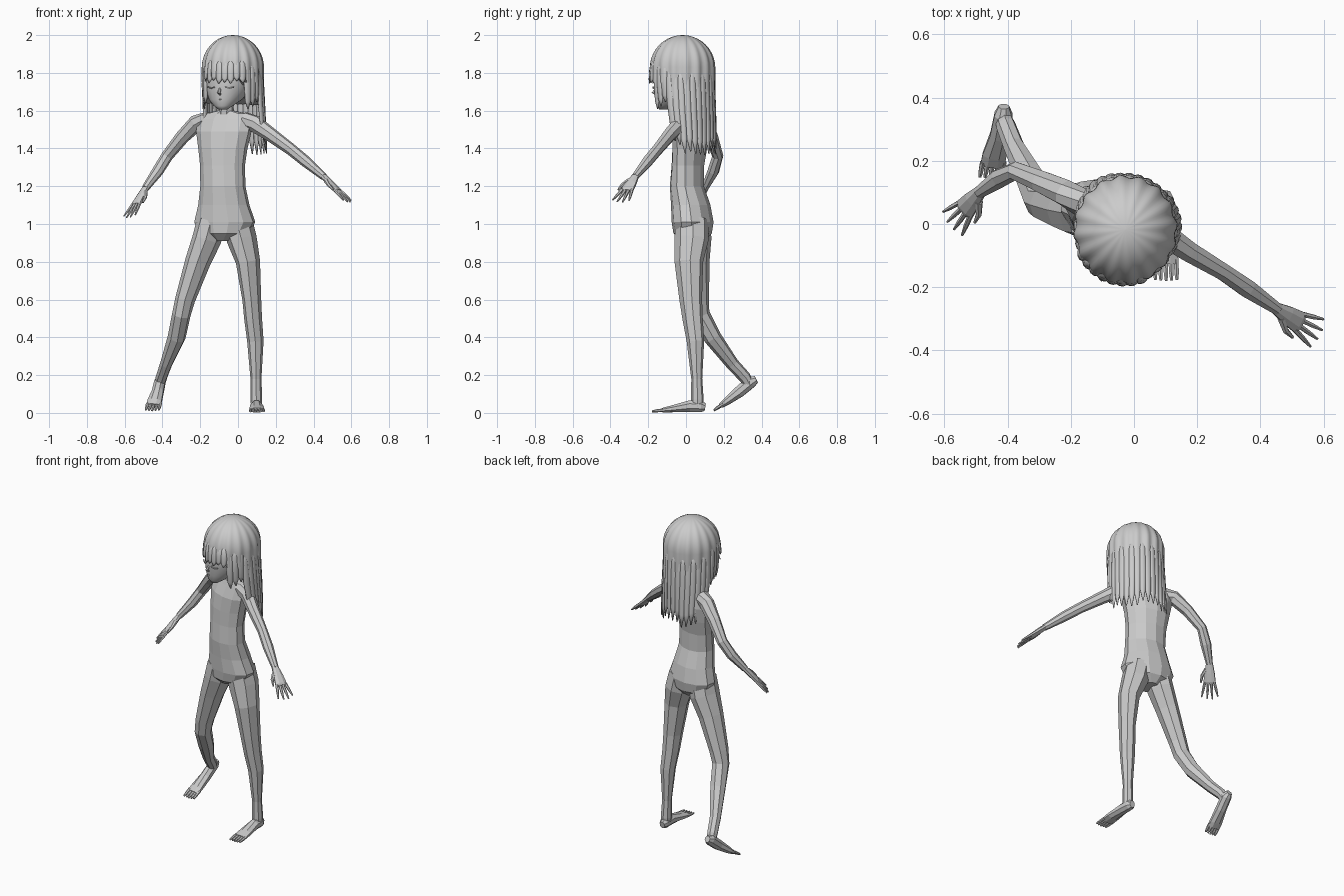
import bpy, math, random
from mathutils import Vector as V

random.seed(4)
YAW = math.radians(-21)


def mesh(name, rings, smooth=False):
    """Skin a list of equal-sized rings and cap both ends."""
    n = len(rings[0])
    verts = [p for r in rings for p in r]
    faces = [(j*n+i, j*n+(i+1) % n, (j+1)*n+(i+1) % n, (j+1)*n+i)
             for j in range(len(rings)-1) for i in range(n)]
    faces += [tuple(range(n))[::-1], tuple(range(len(verts)-n, len(verts)))]
    me = bpy.data.meshes.new(name)
    me.from_pydata(verts, [], faces)
    me.polygons.foreach_set("use_smooth", [smooth]*len(faces))
    ob = bpy.data.objects.new(name, me)
    bpy.context.collection.objects.link(ob)
    return ob


def stack(name, rows, n=12, smooth=False):
    """Level rings: x, y, z, half width, half depth, yaw in degrees."""
    rings = []
    for x, y, z, w, d, yaw in rows:
        a = math.radians(yaw)
        rings.append([V((x + w*math.cos(t)*math.cos(a) - d*math.sin(t)*math.sin(a),
                         y + w*math.cos(t)*math.sin(a) + d*math.sin(t)*math.cos(a), z))
                      for t in (2*math.pi*(i+.5)/n for i in range(n))])
    return mesh(name, rings, smooth)


def tube(name, rows, side, n=8, smooth=False):
    """Rings square to a path: x, y, z, radius along side, other radius."""
    pts = [V(r[:3]) for r in rows]
    rings = []
    for k, p in enumerate(pts):
        t = (pts[min(k+1, len(pts)-1)] - pts[max(k-1, 0)]).normalized()
        u = V(side)
        u = (u - t*u.dot(t)).normalized()
        v = t.cross(u)
        rings.append([p + u*rows[k][3]*math.cos(a) + v*rows[k][4]*math.sin(a)
                      for a in (2*math.pi*(i+.5)/n for i in range(n))])
    return mesh(name, rings, smooth)


# Plain mannequin torso and neck
stack("torso", [
    (-.08, .04, .91, .05, .06, -12), (-.075, .035, .95, .135, .10, -12),
    (-.07, .035, 1.01, .165, .108, -12), (-.075, .025, 1.10, .138, .102, -14),
    (-.08, .005, 1.20, .122, .088, -16), (-.082, .01, 1.31, .122, .083, -18),
    (-.08, .02, 1.40, .135, .088, -20), (-.075, .025, 1.49, .155, .082, -22),
    (-.07, .03, 1.555, .155, .06, -22), (-.065, .025, 1.585, .12, .045, -22),
    (-.065, .015, 1.60, .045, .035, -22)])
stack("neck", [(-.065, .02, 1.56, .046, .042, -20), (-.06, .005, 1.62, .037, .037, -20),
               (-.05, -.01, 1.70, .037, .037, -20)], 8)

# Arms
LAT = V((math.cos(YAW), math.sin(YAW), 0))
tube("right_arm", [(-.16, .065, 1.55, .045, .045), (-.22, .10, 1.535, .042, .045),
                   (-.295, .135, 1.46, .035, .038), (-.375, .168, 1.36, .029, .032),
                   (-.425, .145, 1.28, .032, .03), (-.49, .10, 1.19, .02, .02)], (.5, -.8, 0))
tube("left_arm", [(.03, -.01, 1.55, .045, .045), (.09, -.03, 1.53, .042, .046),
                  (.17, -.085, 1.475, .035, .038), (.28, -.15, 1.395, .029, .032),
                  (.36, -.205, 1.33, .031, .03), (.455, -.27, 1.25, .02, .02)], (-.5, -.8, 0))


def hand(side, wrist, tip, thumb):
    """Palm, four fanned fingers and a thumb."""
    w = V(wrist)
    d = V(tip) - w
    L = d.length
    d.normalize()
    s = V(thumb)
    s = (s - d*s.dot(d)).normalized()
    row = lambda p, a, b: (*p, a, b)
    tube(side + "_palm", [row(w - d*.01, .02, .016), row(w + d*L*.25, .032, .016),
                          row(w + d*L*.5, .038, .014), row(w + d*L*.56, .034, .010)], s)
    for i, k in enumerate((-1.5, -.5, .5, 1.5)):
        b = w + d*L*.5 + s*k*.018
        e = d*L*(.42, .5, .5, .45)[i] + s*k*.014
        tube(f"{side}_finger_{i+1}", [row(b, .009, .010), row(b + e*.55, .008, .008),
                                      row(b + e, .004, .004)], s, 6)
    b = w + d*L*.15 + s*.02
    tube(side + "_thumb", [row(b, .014, .012), row(b + d*.04 + s*.025, .010, .010),
                           row(b + d*.08 + s*.032, .005, .005)], d.cross(s), 6)


hand("right", (-.49, .10, 1.19), (-.58, -.005, 1.035), (.6, -.7, .1))
hand("left", (.455, -.27, 1.25), (.588, -.35, 1.117), (-.4, -.9, 0))

# Legs
tube("right_leg", [(-.14, .04, 1.02, .075, .09), (-.165, .045, .92, .075, .092),
                   (-.213, .05, .80, .066, .076), (-.28, .065, .60, .052, .058),
                   (-.30, .075, .52, .049, .052), (-.325, .14, .40, .048, .047),
                   (-.38, .245, .26, .033, .035), (-.405, .31, .19, .031, .033),
                   (-.412, .335, .15, .026, .028)], LAT)
tube("left_leg", [(-.005, .03, 1.02, .078, .09), (.02, .03, .92, .078, .092),
                  (.053, .015, .80, .062, .078), (.073, .025, .60, .048, .062),
                  (.08, .035, .50, .046, .055), (.092, .05, .38, .043, .047),
                  (.095, .057, .18, .029, .029), (.097, .06, .07, .031, .034),
                  (.098, .06, .03, .028, .032)], LAT)


def foot(side, rows, toe):
    """Foot from heel to ball, then five toes."""
    tube(side + "_foot", rows, (1, -.1, 0))
    b, t = V(rows[-1][:3]), V(toe)
    for i in range(5):
        k = (i-2)*.017
        o = V((k, -.002*abs(i-2), 0))
        e = b + o + (t-b)*(1 - .07*abs(i-2))
        tube(f"{side}_toe_{i+1}", [(*(b+o+(b-t)*.4), .009, .009), (*(b+o+(t-b)*.5), .008, .008),
                                  (*e, .005, .005)], (1, 0, 0), 6)


foot("right", [(-.412, .372, .178, .018, .02), (-.413, .345, .165, .031, .034),
               (-.425, .28, .11, .033, .032), (-.442, .215, .06, .041, .021),
               (-.448, .185, .038, .041, .014)], (-.455, .148, .012))
foot("left", [(.098, .102, .03, .018, .022), (.098, .08, .034, .03, .032),
              (.098, .02, .036, .032, .033), (.10, -.07, .022, .042, .02),
              (.10, -.125, .014, .042, .013)], (.102, -.18, .008))

# Head
stack("head", [
    (-.08, -.12, 1.605, .022, .022, -20), (-.078, -.105, 1.625, .05, .05, -20),
    (-.065, -.065, 1.66, .088, .098, -20), (-.05, -.04, 1.71, .118, .132, -20),
    (-.04, -.03, 1.78, .136, .145, -20), (-.03, -.02, 1.87, .135, .14, -20),
    (-.025, -.015, 1.95, .085, .09, -20)], 20, True)

# Face: direction forward and sideways
FWD = V((math.sin(YAW), -math.cos(YAW), 0))
FACE = V((-.05, -.04, 0))


def on_face(lat, out, z):
    return FACE + LAT*lat + FWD*out + V((0, 0, z))


for s, label in ((-1, "right"), (1, "left")):
    tube(label + "_closed_eye", [(*on_face(s*(.03+.022*i), .132-.009*i, 1.725-.006*(i % 2)), .004, .004)
                                 for i in range(3)], (0, 0, 1), 6)
tube("nose", [(*on_face(0, .126, 1.72), .006, .004), (*on_face(0, .142, 1.695), .009, .010),
              (*on_face(0, .125, 1.684), .005, .005)], LAT, 6)
tube("mouth", [(*on_face(s*.03, .112 + .012*(s == 0), 1.664 - .006*(s == 0)), .004, .005)
               for s in (-1, 0, 1)], (0, 0, 1), 6)

# Hair cap with radiating ridges
C = V((-.027, -.018, 1.83))
front = math.atan2(FWD.y, FWD.x)


def wrap(a):
    return (a + math.pi) % (2*math.pi) - math.pi


N = 96
rings = []
for j in range(15):
    ring = []
    for i in range(N):
        a = 2*math.pi*i/N
        d = abs(wrap(a - front))
        phi = math.pi/2*min(j+.1, 10)/10
        r = .161*math.sin(phi) + .005*math.sin(16*a)*min(1, j/10)
        drop = .025 if d < .8 else .08 if d < 1.4 else .20
        z = C.z + .17*math.cos(phi) - drop*max(0, j-10)/4
        ring.append(V((C.x + r*math.cos(a), C.y + r*1.05*math.sin(a), z)))
    rings.append(ring)
cap = mesh("hair_cap", rings, True)
cap.data.polygons[-1].use_smooth = False

# Hair locks: short fringe, cheek locks, long back
for i in range(32):
    d = wrap(2*math.pi*(i+.5)/32)
    a, m = front + d, abs(d)
    if m < .75:
        end, back, out = 1.765, 0, .168
    elif m < 1.45:
        end, back, out = 1.63, .01, .155
    else:
        end, back, out = 1.385 + .10*max(0, 1.9-m), .035*max(0, 2.7-m), .168
    end += random.uniform(-.025, .02)
    rad = V((math.cos(a), math.sin(a)*1.05, 0))
    top = 1.88
    rows = []
    for t, w, r in ((0, .012, .135), (.25, .021, .153), (.55, .022, .158),
                    (.85, .017, .163), (1, .003, out)):
        p = V((C.x, C.y, top + (end-top)*t)) + rad*(r if m > 1.45 or m < .75 else min(r, out))
        p -= FWD*back*t*t
        rows.append((*p, w, w*.55))
    tube(f"hair_lock_{i+1}", rows, (-math.sin(a), math.cos(a), 0), 8, True)
